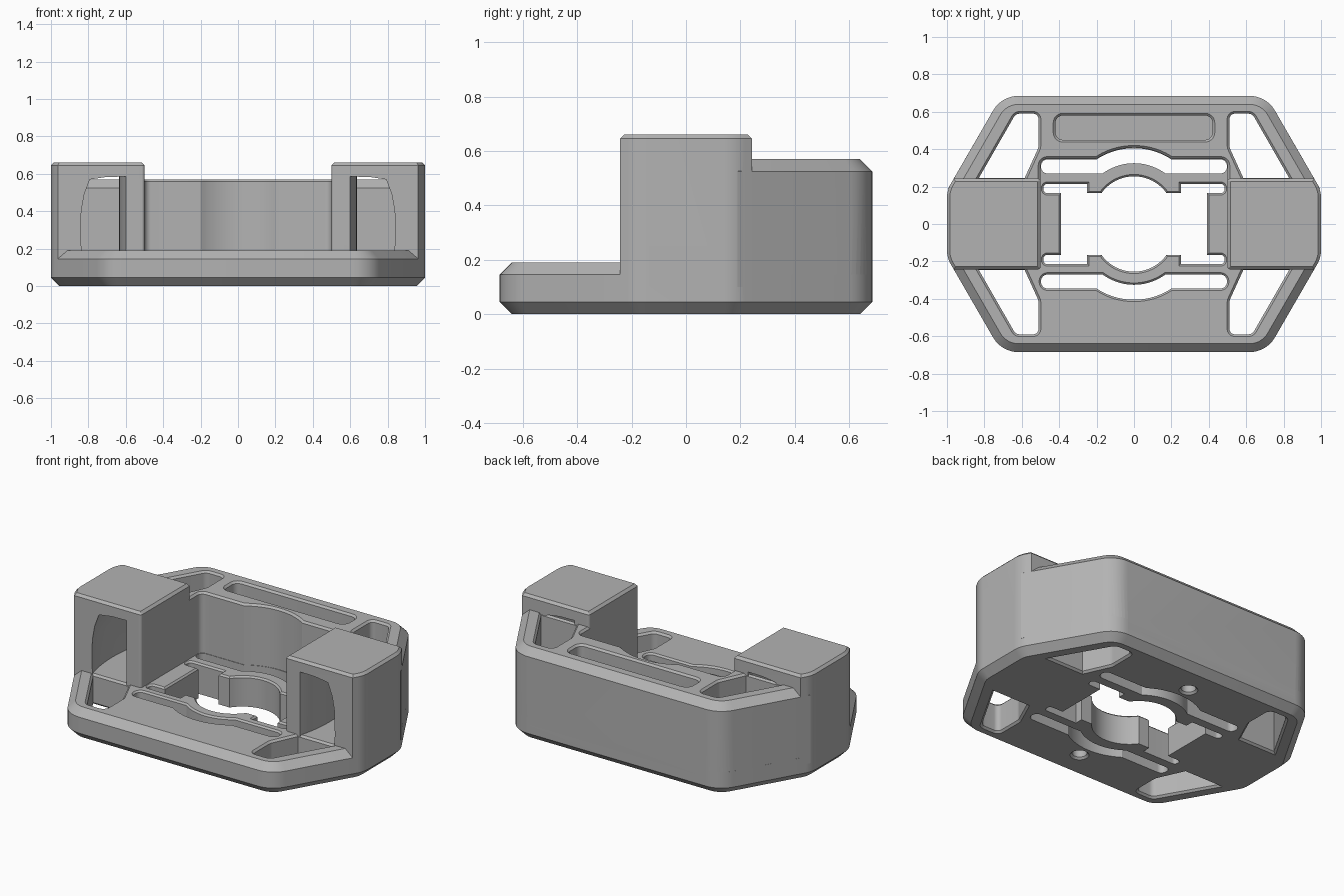
import bpy, bmesh, math
from mathutils import Vector

if "Cube" in bpy.data.objects:
    bpy.data.objects.remove(bpy.data.objects["Cube"])

grey = bpy.data.materials.new("plain_grey")
grey.diffuse_color = (0.45, 0.45, 0.45, 1)
grey.use_nodes = True
grey.node_tree.nodes["Principled BSDF"].inputs["Base Color"].default_value = grey.diffuse_color


def fillet(corners, seg=8):
    """Polygon from (x, y, radius) corners, each rounded by its radius."""
    pts, n = [], len(corners)
    for i, (x, y, r) in enumerate(corners):
        p = Vector((x, y))
        if r == 0:
            pts.append(p)
            continue
        a = (Vector(corners[i - 1][:2]) - p).normalized()
        b = (Vector(corners[(i + 1) % n][:2]) - p).normalized()
        half = a.angle(b) / 2
        c = p + (a + b).normalized() * (r / math.sin(half))
        s, e = p + a * (r / math.tan(half)) - c, p + b * (r / math.tan(half)) - c
        phi = math.pi - 2 * half
        for k in range(seg + 1):
            t = k / seg
            pts.append(c + (s * math.sin((1 - t) * phi) + e * math.sin(t * phi)) / math.sin(phi))
    return pts


def offset(pts, d):
    """Grow a counter-clockwise polygon by d."""
    out = []
    for i, p in enumerate(pts):
        e1 = (p - pts[i - 1]).normalized()
        e2 = (pts[(i + 1) % len(pts)] - p).normalized()
        n1, n2 = Vector((e1.y, -e1.x)), Vector((e2.y, -e2.x))
        out.append(p + (n1 + n2) * (d / (1 + n1.dot(n2))))
    return out


def loft(name, rings):
    bm = bmesh.new()
    rows = [[bm.verts.new(p) for p in ring] for ring in rings]
    n = len(rows[0])
    for lo, hi in zip(rows, rows[1:]):
        for i in range(n):
            j = (i + 1) % n
            bm.faces.new((lo[i], lo[j], hi[j], hi[i]))
    bm.faces.new(rows[0][::-1])
    bm.faces.new(rows[-1])
    bmesh.ops.recalc_face_normals(bm, faces=bm.faces)
    me = bpy.data.meshes.new(name)
    bm.to_mesh(me)
    bm.free()
    me.materials.append(grey)
    ob = bpy.data.objects.new(name, me)
    bpy.context.collection.objects.link(ob)
    return ob


def prism(name, corners, levels, sx=1, sy=1):
    """Upright solid; levels are (height, outline growth)."""
    pts = fillet([(x * sx, y * sy, r) for x, y, r in corners])
    if sum(pts[i - 1].cross(p) for i, p in enumerate(pts)) < 0:
        pts.reverse()
    return loft(name, [[(p.x, p.y, z) for p in offset(pts, d)] for z, d in levels])


def combine(ob, other, op):
    mod = ob.modifiers.new(op.lower(), 'BOOLEAN')
    mod.operation, mod.object, mod.solver = op, other, 'EXACT'
    bpy.context.view_layer.objects.active = ob
    bpy.ops.object.modifier_apply(modifier=mod.name)
    bpy.data.objects.remove(other)


def arc(radius, y):
    """Bulge about the centre of the grip, right to left, starting at height y."""
    a0 = math.asin((y - 0.042) / radius)
    return [(radius * math.cos(a), 0.042 + radius * math.sin(a), 0)
            for a in (a0 + (math.pi - 2 * a0) * k / 20 for k in range(21))]


# Outlines
quarter = [(1, 0.18, 0.156), (0.708, 0.685, 0.156)]
half = quarter + [(-x, y, r) for x, y, r in quarter[::-1]]
hexagon = half + [(-x, -y, r) for x, y, r in half]
block = [(0.994, 0.19, 0), quarter[1], (-0.708, 0.685, 0.156), (-0.994, 0.19, 0)]
tower = [(0.5, -0.243, 0.015), (0.9636, -0.243, 0), (1, -0.18, 0.156),
         (1, 0.18, 0.156), (0.9636, 0.243, 0), (0.5, 0.243, 0.015)]
side_hole = [(0.585, 0.245, 0), (0.83, 0.245, 0), (0.632, 0.59, 0.04),
             (0.51, 0.59, 0.03), (0.51, 0.41, 0.06)]
slot = ([(-0.497, 0.27, 0.035)] + arc(0.283, 0.27)[::-1] + [(0.497, 0.27, 0.035),
        (0.497, 0.345, 0.035)] + arc(0.363, 0.345) + [(-0.497, 0.345, 0.035)])
steps = [(0.39, 0.165, 0), (0.485, 0.165, 0.022), (0.485, 0.215, 0.022),
         (0.25, 0.215, 0), (0.25, 0.165, 0)]
grip = steps + arc(0.213, 0.165) + [(-x, y, r) for x, y, r in steps[::-1]]
opening = grip + [(-x, -y, r) for x, y, r in grip]
bay = [(-0.5, 0.1, 0), (0.5, 0.1, 0), (0.5, 0.348, 0.035)] + arc(0.366, 0.348) + [(-0.5, 0.348, 0.035)]
pocket = [(0.42, 0.45, 0.04), (0.42, 0.58, 0.04), (-0.42, 0.58, 0.04), (-0.42, 0.45, 0.04)]
screw = [(0.042 * math.cos(k * math.pi / 12), 0.48 + 0.042 * math.sin(k * math.pi / 12), 0)
         for k in range(24)]


def flared(top, f):
    return [(-0.05, 0), (top - f, 0), (top, f), (top + 0.1, f)]


def hole_levels(top, f=0.012):
    return [(-0.05, f), (0, f), (f, 0), (top - f, 0), (top, f), (top + 0.1, f)]


# Base plate with grip opening, spring slots, side holes and screw holes
body = prism("clamp_body", hexagon, [(0, -0.045), (0.045, 0), (0.145, 0), (0.19, -0.045)])
combine(body, prism("opening_cut", opening, flared(0.19, 0.01)), 'DIFFERENCE')
combine(body, prism("back_slot_cut", slot, [(-0.05, 0), (0.3, 0)]), 'DIFFERENCE')
combine(body, prism("front_slot_cut", slot, flared(0.19, 0.01), 1, -1), 'DIFFERENCE')
for sy in (1, -1):
    combine(body, prism("screw_cut", screw, [(-0.05, 0.012), (0, 0.012), (0.012, 0), (0.09, 0)], 1, sy),
            'DIFFERENCE')
    for sx in (1, -1):
        combine(body, prism("hole_cut", side_hole, hole_levels(0.19 if sy < 0 else 0.57), sx, sy),
                'DIFFERENCE')

# Tall back block with curved bay, long pocket and side holes
back = prism("back_block", block, [(0.1, 0), (0.525, 0), (0.57, -0.045)])
combine(back, prism("bay_cut", bay, flared(0.57, 0.012)), 'DIFFERENCE')
combine(back, prism("pocket_cut", pocket, [(0.19, 0), (0.558, 0), (0.57, 0.012), (0.7, 0.012)]),
        'DIFFERENCE')
for sx in (1, -1):
    combine(back, prism("hole_cut", side_hole, hole_levels(0.57), sx), 'DIFFERENCE')
combine(body, back, 'UNION')

# Side towers, each with a bowed strap tunnel
section = [(0.598, 0.1), (0.83, 0.1), (0.838, 0.25), (0.836, 0.4), (0.82, 0.49),
           (0.79, 0.57), (0.7, 0.583), (0.598, 0.585)]
for sx in (1, -1):
    post = prism("side_tower", tower, [(0.05, 0), (0.645, 0), (0.66, -0.015)], sx)
    rings = []
    for k in range(13):
        y = -0.25 + 0.5 * k / 12
        bow = math.sqrt(0.863 ** 2 - y * y) - math.sqrt(0.863 ** 2 - 0.25 ** 2)
        rings.append([(sx * (x + bow), y, z) for x, z in section])
    combine(post, loft("tunnel_cut", rings), 'DIFFERENCE')
    combine(body, post, 'UNION')

bpy.ops.object.select_all(action='DESELECT')
body.select_set(True)
bpy.context.view_layer.objects.active = body
bpy.ops.object.shade_smooth_by_angle(angle=math.radians(25))
